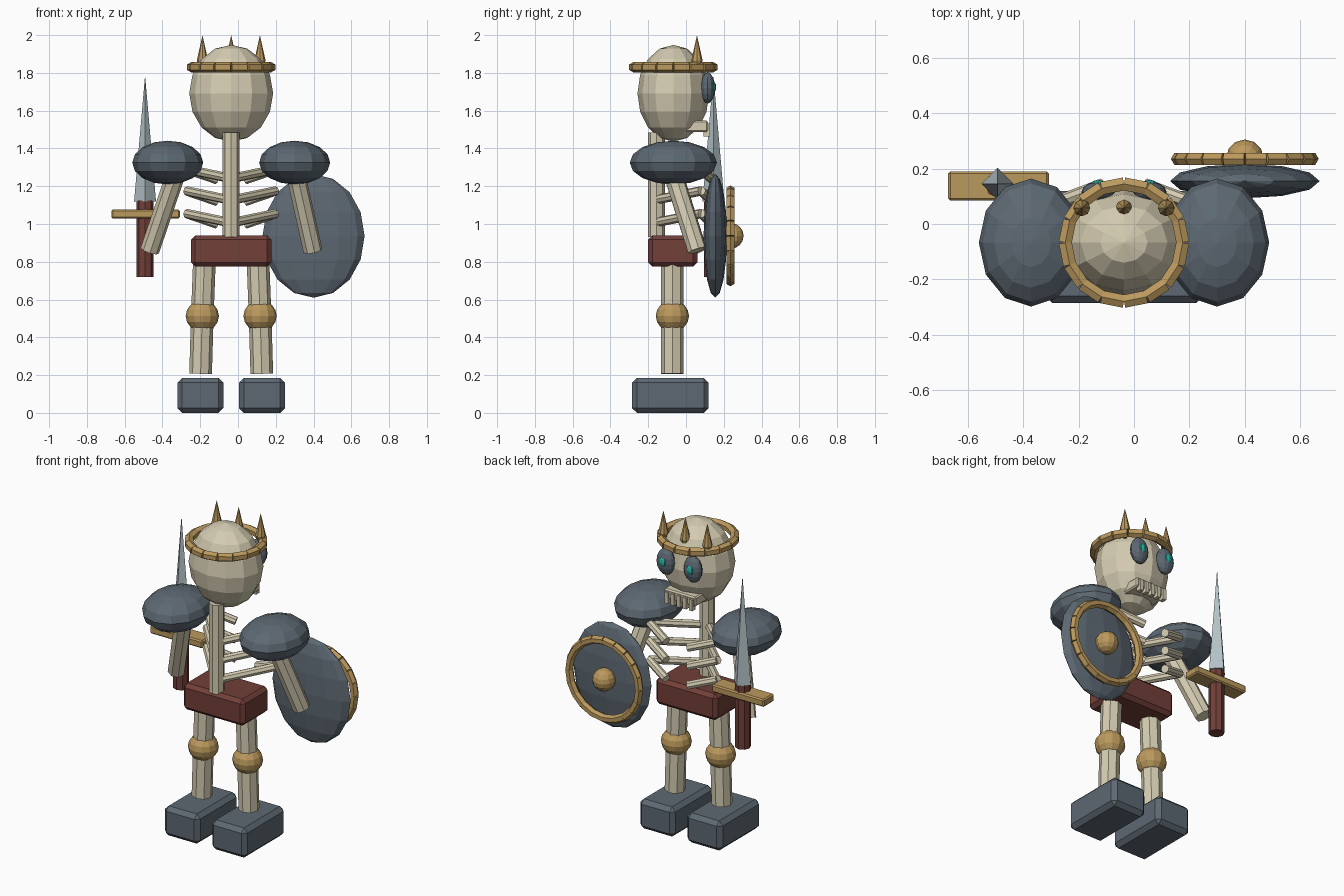
import bpy, bmesh, math
from mathutils import Vector, Matrix

if "Cube" in bpy.data.objects:
    bpy.data.objects.remove(bpy.data.objects["Cube"])

CX, CY = -0.036, -0.067   # body axis


def material(name, rgb):
    m = bpy.data.materials.new(name)
    m.diffuse_color = (*rgb, 1)
    m.use_nodes = True
    m.node_tree.nodes["Principled BSDF"].inputs["Base Color"].default_value = m.diffuse_color
    return m


BONE = material("bone", (0.66, 0.60, 0.44))
STEEL = material("dark_steel", (0.11, 0.14, 0.17))
GOLD = material("gold", (0.50, 0.32, 0.11))
LEATHER = material("leather", (0.17, 0.05, 0.04))
BLADE = material("blade_steel", (0.45, 0.54, 0.57))
TEAL = material("teal_glow", (0.02, 0.45, 0.36))


def finish(name, bm, mat):
    me = bpy.data.meshes.new(name)
    bm.to_mesh(me)
    bm.free()
    ob = bpy.data.objects.new(name, me)
    me.materials.append(mat)
    bpy.context.collection.objects.link(ob)
    return ob


def ball(name, loc, radii, mat, seg=12, rings=8):
    bm = bmesh.new()
    bmesh.ops.create_uvsphere(bm, u_segments=seg, v_segments=rings, radius=1,
                              matrix=Matrix.LocRotScale(Vector(loc), None, Vector(radii)))
    return finish(name, bm, mat)


def block(name, loc, size, mat, bevel=0.0):
    bm = bmesh.new()
    bmesh.ops.create_cube(bm, size=1, matrix=Matrix.LocRotScale(Vector(loc), None, Vector(size)))
    if bevel:
        bmesh.ops.bevel(bm, geom=bm.edges[:], offset=bevel, segments=1, affect='EDGES')
    return finish(name, bm, mat)


def add_beam(bm, a, b, r1, r2=None, sides=8):
    a, b = Vector(a), Vector(b)
    d = b - a
    mtx = Matrix.Translation((a + b) / 2) @ d.to_track_quat('Z', 'Y').to_matrix().to_4x4()
    bmesh.ops.create_cone(bm, cap_ends=True, segments=sides, radius1=r1,
                          radius2=r1 if r2 is None else r2, depth=d.length, matrix=mtx)


def beams(name, points, r, mat, sides=8):
    bm = bmesh.new()
    for a, b in zip(points, points[1:]):
        add_beam(bm, a, b, r, sides=sides)
    return finish(name, bm, mat)


def ring(name, centre, radius, r, u, v, mat, n=16):
    c, u, v = Vector(centre), Vector(u), Vector(v)
    pts = [c + radius * (u * math.cos(2 * math.pi * i / n) + v * math.sin(2 * math.pi * i / n))
           for i in range(n + 1)]
    return beams(name, pts, r, mat, sides=6)


# Skull, eyes, jaw and teeth
ball("skull", (CX, CY, 1.692), (0.222, 0.19, 0.256), BONE)
for s in (-1, 1):
    ball("eye_socket", (CX + s * 0.094, 0.115, 1.72), (0.06, 0.038, 0.082), STEEL)
    ball("eye_glow", (CX + s * 0.094, 0.142, 1.725), (0.026, 0.018, 0.03), TEAL, 8, 6)
block("jaw", (CX, 0.048, 1.517), (0.22, 0.135, 0.06), BONE, 0.008)
for i in range(5):
    block("tooth", (CX + (i - 2) * 0.042, 0.11, 1.498), (0.024, 0.034, 0.07), BONE)

# Crown with three spikes
ring("crown_band", (CX, CY, 1.83), 0.212, 0.027, (1, 0, 0), (0, 1, 0), GOLD)
for dx in (-0.152, 0, 0.152):
    bm = bmesh.new()
    x = CX + dx
    add_beam(bm, (x, 0.058, 1.81), (x, 0.058, 1.865), 0.012, 0.03)
    add_beam(bm, (x, 0.058, 1.865), (x, 0.058, 2.0), 0.03, 0.0)
    finish("crown_spike", bm, GOLD)

# Spine and rib cage
beams("spine", [(CX, -0.157, 0.93), (CX, -0.157, 1.485)], 0.045, BONE)
for z in (1.30, 1.185, 1.065):
    for s in (-1, 1):
        beams("rib", [(CX + s * 0.02, -0.15, z - 0.055), (CX + s * 0.235, 0.08, z - 0.01),
                      (CX + s * 0.075, 0.14, z - 0.065)], 0.025, BONE)

# Pelvis
block("pelvis", (CX, -0.07, 0.857), (0.425, 0.26, 0.165), LEATHER, 0.022)

# Legs, feet and shoulder guards
for s in (-1, 1):
    hip = (CX + s * 0.142, -0.072, 0.80)
    knee = (CX + s * 0.153, -0.072, 0.513)
    beams("thigh", [hip, knee], 0.06, BONE)
    beams("shin", [knee, (CX + s * 0.162, -0.072, 0.207)], 0.06, BONE)
    ball("knee_guard", knee, (0.088, 0.088, 0.083), GOLD)
    block("foot", (CX + s * 0.163, -0.083, 0.093), (0.243, 0.405, 0.185), STEEL, 0.025)
    ball("shoulder_guard", (CX + s * 0.336, -0.067, 1.325), (0.188, 0.231, 0.116), STEEL)

# Arms
beams("sword_arm", [(-0.31, -0.085, 1.32), (-0.467, 0.06, 0.86)], 0.051, BONE)
beams("shield_arm", [(0.293, -0.085, 1.32), (0.396, 0.06, 0.86)], 0.051, BONE)

# Sword
SX, SY = -0.492, 0.14
beams("sword_grip", [(SX, SY, 0.72), (SX, SY, 1.125)], 0.045, LEATHER)
block("sword_guard", (-0.489, 0.137, 1.053), (0.363, 0.105, 0.048), GOLD, 0.008)
bm = bmesh.new()
add_beam(bm, (SX, SY + 0.005, 1.12), (SX, SY + 0.005, 1.787), 0.058, 0.0, sides=4)
finish("sword_blade", bm, BLADE)

# Shield
ball("shield", (0.40, 0.155, 0.937), (0.27, 0.062, 0.327), STEEL)
ring("shield_rim", (0.40, 0.235, 0.937), 0.242, 0.025, (1, 0, 0), (0, 0, 1), GOLD, 20)
ball("shield_boss", (0.40, 0.237, 0.937), (0.068, 0.068, 0.068), GOLD)
